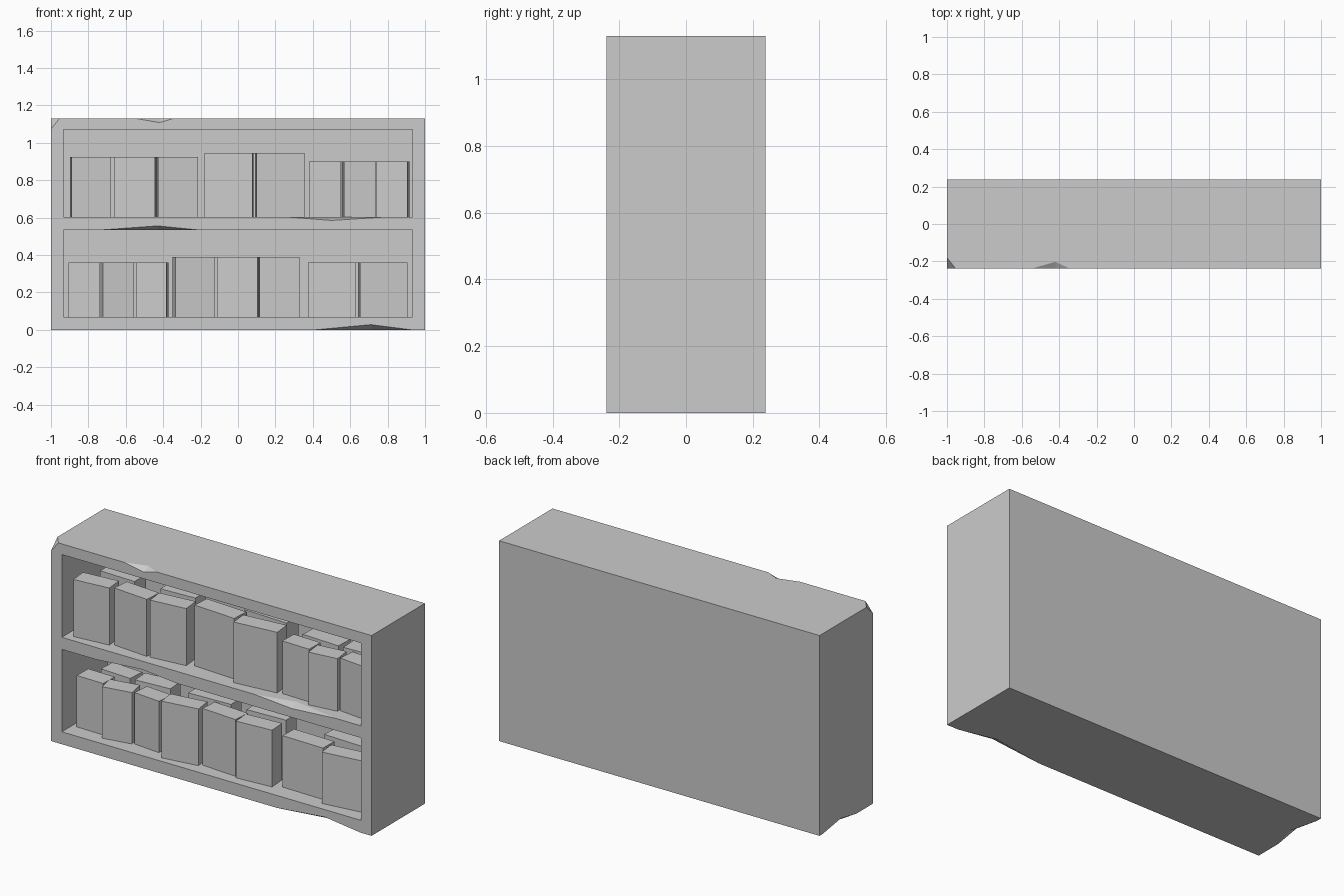
import bpy, bmesh
from math import atan2, hypot
from mathutils import Vector, Matrix

if "Cube" in bpy.data.objects:
    bpy.data.objects.remove(bpy.data.objects["Cube"])

F = -0.238          # front plane
H = 1.13            # total height


def link(name, bm):
    bmesh.ops.recalc_face_normals(bm, faces=bm.faces)
    me = bpy.data.meshes.new(name)
    bm.to_mesh(me)
    bm.free()
    ob = bpy.data.objects.new(name, me)
    bpy.context.collection.objects.link(ob)
    return ob


def block(name, lo, hi):
    lo, hi = Vector(lo), Vector(hi)
    bm = bmesh.new()
    bmesh.ops.create_cube(bm, size=1, matrix=Matrix.Translation((lo + hi) / 2)
                          @ Matrix.Diagonal((*(hi - lo), 1)))
    return link(name, bm)


def carve(body, cutter):
    m = body.modifiers.new("cut", 'BOOLEAN')
    m.operation, m.solver, m.object = 'DIFFERENCE', 'EXACT', cutter
    bpy.context.view_layer.objects.active = body
    bpy.ops.object.modifier_apply(modifier=m.name)
    bpy.data.objects.remove(cutter)


def chip(apex, offsets):
    """Hull of points around an edge or corner, pushed slightly outside it."""
    apex = Vector(apex)
    offs = [Vector(o) for o in offsets]
    out = apex - (offs[-1] + offs[-2]) * 0.5
    if len(offs) == 3:
        out = apex - sum(offs, Vector()) * 0.5
    bm = bmesh.new()
    for p in [apex + o for o in offs] + [out]:
        bm.verts.new(p)
    bmesh.ops.convex_hull(bm, input=bm.verts)
    return link("chip_cutter", bm)


# Cabinet shell with two open bays
cabinet = block("bookcase", (-1, F, 0), (1, -F, H))
for z0, z1 in ((0.07, 0.535), (0.603, 1.07)):
    carve(cabinet, block("bay_cutter", (-0.933, F - 0.1, z0), (0.933, 0.17, z1)))

# Worn nicks along front edges: left, apex, right, edge z, vertical bite, depth
for xl, xa, xr, z, dz, dy in ((-0.545, -0.42, -0.345, H, -0.022, 0.036),
                              (-0.72, -0.43, -0.22, 0.535, 0.021, 0.05),
                              (0.27, 0.5, 0.78, 0.603, -0.018, 0.05),
                              (0.41, 0.71, 0.93, 0, 0.028, 0.05)):
    carve(cabinet, chip((xa, F, z), ((xl - xa, 0, 0), (xr - xa, 0, 0),
                                     (0, 0, dz), (0, dy, 0))))
# Nick on the lower left edge, and the broken top corner
carve(cabinet, chip((-1, 0.05, 0), ((0, -0.14, 0), (0, 0.16, 0),
                                    (0, 0, 0.026), (0.04, 0, 0))))
carve(cabinet, chip((-1, F, H), ((0.046, 0, 0), (0, 0.058, 0), (0, 0, -0.056))))


def book(name, x0, x1, d0, d1, z, top, depth=0.1):
    """Block whose front edge runs (x0, d0) to (x1, d1) behind the front."""
    ob = block(name, (0, 0, 0), (hypot(x1 - x0, d1 - d0), depth, top - z))
    ob.location = (x0, F + d0, z)
    ob.rotation_euler.z = atan2(d1 - d0, x1 - x0)


# Book blocks: left x, right x, front setback at left and right, top height
upper = [(-0.89, -0.68, 0.042, 0.062, 0.925), (-0.66, -0.445, 0.078, 0.06, 0.925),
         (-0.427, -0.215, 0.062, 0.084, 0.925), (-0.18, 0.078, 0.108, 0.092, 0.945),
         (0.1, 0.355, 0.055, 0.08, 0.945), (0.38, 0.55, 0.09, 0.085, 0.9),
         (0.567, 0.735, 0.055, 0.075, 0.9), (0.74, 0.905, 0.09, 0.072, 0.9),
         (-0.84, -0.62, 0.207, 0.2, 0.925), (-0.46, -0.25, 0.205, 0.215, 0.925),
         (0.06, 0.33, 0.21, 0.2, 0.945), (0.42, 0.65, 0.215, 0.205, 0.9),
         (0.68, 0.89, 0.205, 0.215, 0.9)]
lower = [(-0.905, -0.738, 0.093, 0.09, 0.36), (-0.722, -0.555, 0.055, 0.085, 0.36),
         (-0.545, -0.382, 0.093, 0.078, 0.36), (-0.335, -0.125, 0.035, 0.065, 0.39),
         (-0.113, 0.103, 0.083, 0.068, 0.39), (0.115, 0.33, 0.055, 0.07, 0.39),
         (0.375, 0.63, 0.1, 0.095, 0.36), (0.653, 0.905, 0.053, 0.085, 0.36),
         (-0.85, -0.66, 0.23, 0.22, 0.36), (-0.63, -0.42, 0.22, 0.235, 0.36),
         (-0.28, -0.02, 0.195, 0.205, 0.39), (0.08, 0.32, 0.2, 0.21, 0.39),
         (0.54, 0.82, 0.235, 0.225, 0.36)]
for row, z, books in (("upper", 0.603, upper), ("lower", 0.07, lower)):
    for i, (x0, x1, d0, d1, top) in enumerate(books):
        book(f"{row}_book_{i + 1}", x0, x1, d0, d1, z, top)
